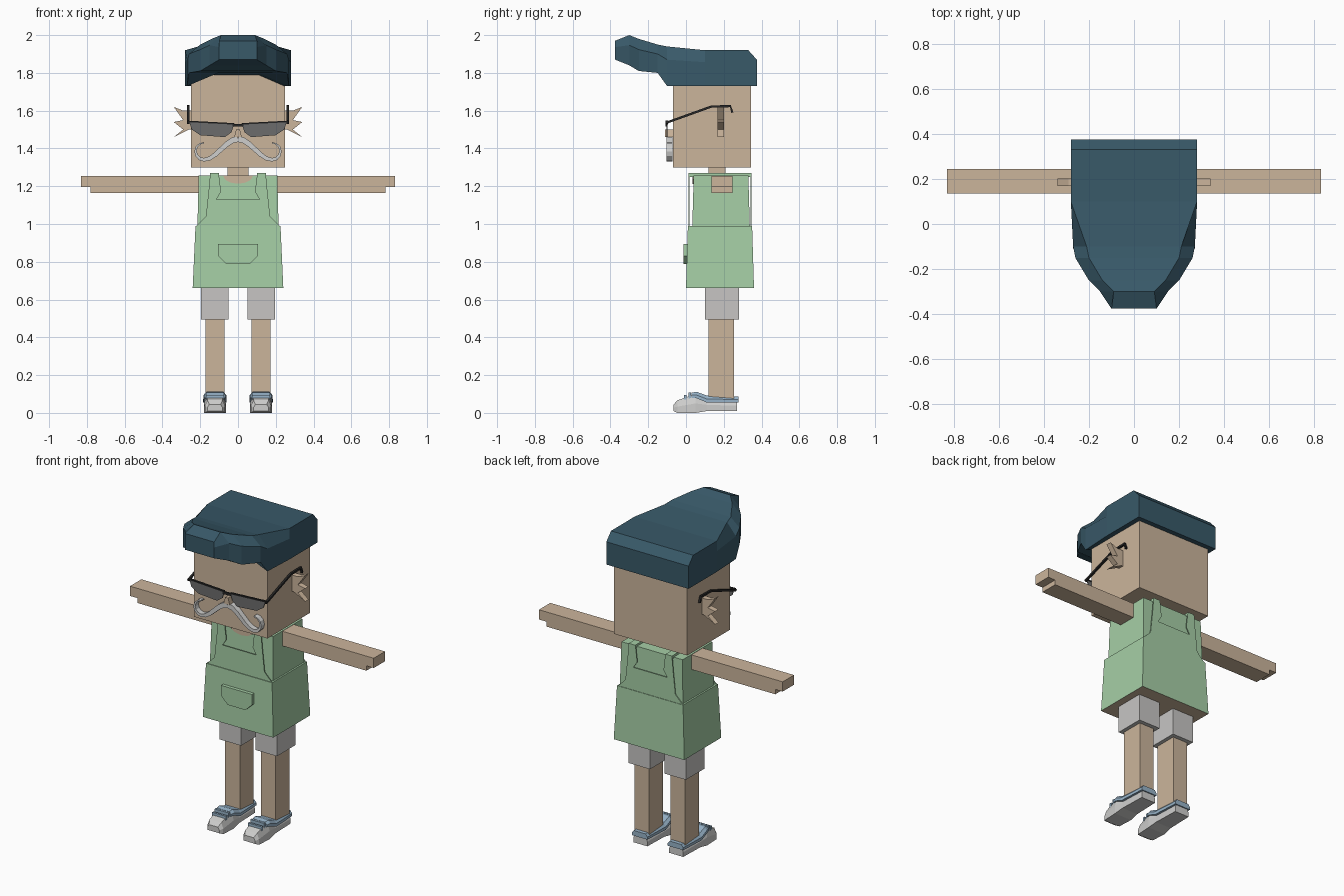
import bpy, bmesh
from math import sin, cos, pi
from mathutils import Vector

old = bpy.data.objects.get("Cube")
if old:
    bpy.data.objects.remove(old, do_unlink=True)


def material(name, red, green, blue):
    mat = bpy.data.materials.new(name)
    mat.use_nodes = True
    colour = (red, green, blue, 1)
    mat.diffuse_color = colour
    mat.node_tree.nodes["Principled BSDF"].inputs["Base Color"].default_value = colour
    return mat


skin = material("skin", .6, .46, .33)
green = material("apron green", .38, .62, .38)
navy = material("cap blue", .04, .1, .14)
grey = material("shorts grey", .57, .56, .55)
white = material("off white", .62, .62, .61)
trim_blue = material("shoe trim blue", .31, .45, .58)
lens_grey = material("lens grey", .15, .15, .15)
black = material("frame black", .02, .02, .02)


def loft(name, rings, *materials):
    """Skin a closed solid through rings of equal point count."""
    bm = bmesh.new()
    loops = [[bm.verts.new(point) for point in ring] for ring in rings]
    for lower, upper in zip(loops, loops[1:]):
        for i in range(len(lower)):
            bm.faces.new((lower[i - 1], lower[i], upper[i], upper[i - 1]))
    bm.faces.new(loops[0])
    bm.faces.new(loops[-1])
    bmesh.ops.recalc_face_normals(bm, faces=bm.faces)
    mesh = bpy.data.meshes.new(name)
    bm.to_mesh(mesh)
    bm.free()
    for mat in materials:
        mesh.materials.append(mat)
    obj = bpy.data.objects.new(name, mesh)
    bpy.context.collection.objects.link(obj)
    return obj


def block(name, x, half_width, front, back, bottom, top, *materials, narrow=0, lean=0):
    """Box centred on x; narrow and lean pull in its upper sides and its front and back."""
    def ring(w, near, far, z):
        return [(x - w, near, z), (x + w, near, z), (x + w, far, z), (x - w, far, z)]
    return loft(name, [ring(half_width, front, back, bottom),
                       ring(half_width - narrow, front + lean, back - lean, top)], *materials)


def plate(name, outline, front, back, mat):
    """Extrude an x-z outline along y."""
    return loft(name, [[(x, y, z) for x, z in outline] for y in (front, back)], mat)


def mirrored(half):
    return half + [(-x, z) for x, z in reversed(half)]


def ribbon(name, path, widths, place, near, far, mat):
    """Sweep a rectangle along a flat path; place maps (u, v, depth) to space."""
    points = [Vector(p) for p in path]
    rings = []
    for i, (p, width) in enumerate(zip(points, widths)):
        along = (points[min(i + 1, len(points) - 1)] - points[max(i - 1, 0)]).normalized()
        offset = Vector((-along.y, along.x)) * width / 2
        a, b = p + offset, p - offset
        rings.append([place(*a, near), place(*b, near), place(*b, far), place(*a, far)])
    return loft(name, rings, mat)


# Head, neck and nose
block("head", 0, .25, -.07, .345, 1.3, 1.81, skin)
block("neck", 0, .055, .12, .21, 1.22, 1.31, skin)
block("nose", 0, .02, -.11, -.06, 1.46, 1.5, skin, narrow=.01)


# Cap: sections run from the back to the tip of the upturned peak
def cap_section(y, side, bottom, top):
    on_peak = y < 0
    inset = .06 if on_peak and side > .1 else 0
    centre = max(bottom, 1.8) if on_peak else bottom
    shoulder = (bottom + top * 2) / 3
    half = [(side * .4, centre), (side, bottom), (side, shoulder), (side - inset, top)]
    return [(x, y, z) for x, z in mirrored(half)]


loft("cap", [cap_section(*row) for row in (
    (.375, .28, 1.73, 1.87), (.33, .28, 1.73, 1.92), (.1, .28, 1.73, 1.92),
    (-.1, .27, 1.73, 1.94), (-.15, .26, 1.8, 1.95), (-.25, .2, 1.81, 1.98),
    (-.3, .15, 1.84, 2), (-.375, .1, 1.87, 1.97))], navy)

# Apron skirt with a skin coloured underside, and the chest above it
skirt = block("apron_skirt", 0, .24, 0, .36, .66, .99, green, skin, narrow=.015, lean=.01)
for face in skirt.data.polygons:
    face.material_index = int(face.normal.z < -.9)
block("shirt", 0, .215, .033, .338, .98, 1.257, green, narrow=.007, lean=.008)
neckline = [(.08 * cos(t * pi / 6), 1.258 - .045 * sin(t * pi / 6)) for t in range(7)]
plate("neckline", neckline, .034, .04, skin)

# Bib panels on front and back, and the front pocket
strap_top = 1.27
bib = mirrored([(.22, .99), (.17, 1.04), (.155, 1.18), (.147, strap_top),
                (.102, strap_top), (.09, 1.17), (.115, 1.13)])
plate("bib_front", bib, .014, .019, green)
plate("bib_back", bib, .342, .347, green)
plate("pocket", mirrored([(.105, .895), (.105, .83), (.06, .787)]), -.014, .02, green)
block("glasses_bridge", 0, .03, -.108, -.098, 1.515, 1.53, black)

# Arm outline, thinner below the wrist
shoulder, wrist, tip = .19, .78, .83
arm_low, palm, arm_high = 1.165, 1.195, 1.255
arm = [(shoulder, arm_low), (wrist, arm_low), (wrist, palm),
       (tip, palm), (tip, arm_high), (shoulder, arm_high)]

# Ear outline with three spikes
ear = [(.24, 1.6)]
for spike in range(3):
    ear += [(.29, 1.6 - spike * .05), (.34, 1.62 - spike * .08)]
ear += [(.26, 1.5), (.24, 1.5)]

lens = [(.02, 1.53), (.258, 1.54), (.245, 1.5), (.2, 1.47), (.07, 1.46), (.035, 1.485)]

# Moustache: a falling wave that ends in an upward curl
wave = [(.03 * t, 1.395 + .055 * cos(t * pi / 6)) for t in range(6)]
curl = [(.18 + .045 * sin(t * pi / 6), 1.385 - .045 * cos(t * pi / 6)) for t in range(7)]
whisker = wave + curl
whisker_widths = [.032 - .028 * i / len(whisker) for i in range(len(whisker))]


def shoe_section(x, y, half_width, bottom, top):
    edge = (bottom + top) / 2
    half = [(half_width, bottom), (half_width, edge), (half_width * .75, top)]
    return [(x + dx, y, z) for dx, z in mirrored(half)]


shoe = ((-.065, .04, .01, .045), (-.045, .053, 0, .067), (.05, .058, 0, .1),
        (.11, .053, .01, .075), (.27, .048, .01, .066))
collar = ((.03, .053, .08, .107), (.055, .06, .078, .112),
          (.11, .062, .055, .092), (.277, .053, .055, .087))

for side, sign in (("left", 1), ("right", -1)):
    def flip(outline):
        return [(sign * x, z) for x, z in outline]

    def facing(u, v, depth):
        return (sign * u, depth, v)

    def sideways(u, v, depth):
        return (sign * depth, u, v)

    # Arm and shoulder strap
    plate(side + "_arm", flip(arm), .135, .245, skin)
    block(side + "_strap", sign * .125, .022, .014, .347, 1.25, strap_top, green)

    # Leg and shorts
    leg_x = sign * .122
    block(side + "_shorts", leg_x, .073, .1, .28, .495, .72, grey)
    block(side + "_leg", leg_x, .05, .12, .255, .06, .5, skin)

    # Shoe with blue collar and lace bars
    loft(side + "_shoe", [shoe_section(leg_x, *row) for row in shoe], white)
    loft(side + "_shoe_collar", [shoe_section(leg_x, *row) for row in collar], trim_blue)
    for y in (-.01, .014):
        block(side + "_lace", leg_x, .047, y, y + .013, .07, .1 + y / 2, trim_blue)

    # Ear and glasses
    plate(side + "_ear", flip(ear), .168, .202, skin)
    plate(side + "_lens", flip(lens), -.104, -.098, lens_grey)
    ribbon(side + "_brow_bar", [(.02, 1.53), (.265, 1.543)], [.008] * 2,
           facing, -.108, -.096, black)
    ribbon(side + "_temple", [(-.107, 1.535), (.135, 1.622), (.235, 1.624), (.245, 1.59)],
           [.012] * 4, sideways, .258, .27, black)

    # Half of the handlebar moustache
    ribbon(side + "_moustache", whisker, whisker_widths, facing, -.104, -.072, white)
